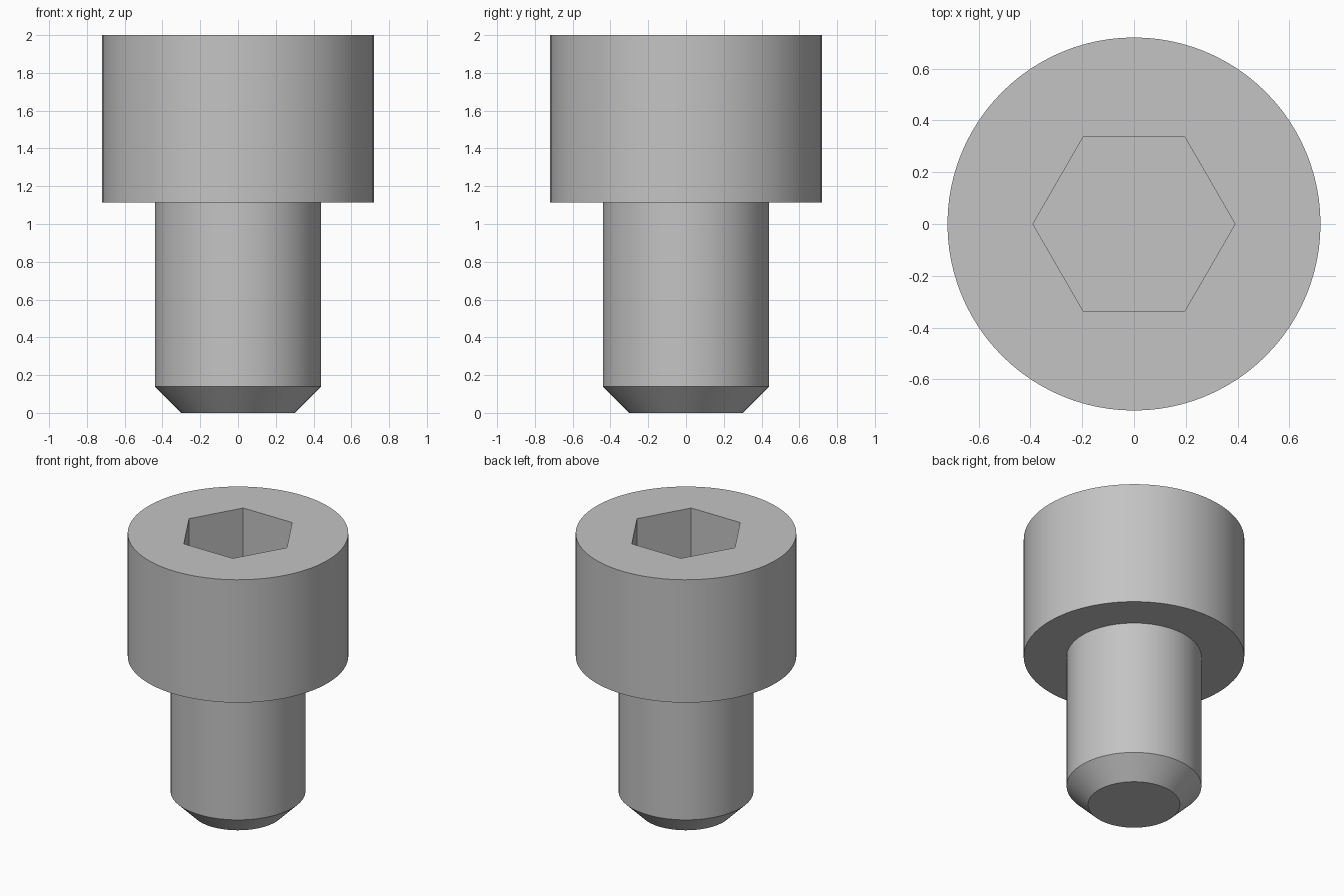
import bpy, bmesh
from math import cos, sin, tau, radians

SEGMENTS = 96

if "Cube" in bpy.data.objects:
    bpy.data.objects.remove(bpy.data.objects["Cube"], do_unlink=True)

steel = bpy.data.materials.new("steel_grey")
steel.use_nodes = True
colour = (0.55, 0.55, 0.55, 1)
steel.diffuse_color = colour
steel.node_tree.nodes["Principled BSDF"].inputs["Base Color"].default_value = colour

bm = bmesh.new()


def ring(radius, z, sides):
    return [bm.verts.new((radius * cos(tau * i / sides), radius * sin(tau * i / sides), z))
            for i in range(sides)]


def skin(lower, upper):
    n = len(lower)
    for i in range(n):
        j = (i + 1) % n
        bm.faces.new((lower[i], lower[j], upper[j], upper[i]))


def loop_edges(loop):
    return [bm.edges.get((loop[i - 1], loop[i])) for i in range(len(loop))]


# Chamfered tip, shank, underside of head, head wall
profile = [(0.30, 0), (0.44, 0.14), (0.44, 1.115), (0.72, 1.115), (0.72, 2)]
rings = [ring(r, z, SEGMENTS) for r, z in profile]
for lower, upper in zip(rings, rings[1:]):
    skin(lower, upper)
bm.faces.new(rings[0][::-1])

# Hexagonal drive socket
socket_floor = ring(0.39, 1.56, 6)
socket_rim = ring(0.39, 2, 6)
skin(socket_rim, socket_floor)
bm.faces.new(socket_floor)

# Flat top of head around the socket
bmesh.ops.triangle_fill(bm, edges=loop_edges(rings[-1]) + loop_edges(socket_rim),
                        use_beauty=True, normal=(0, 0, 1))
bmesh.ops.recalc_face_normals(bm, faces=bm.faces)

mesh = bpy.data.meshes.new("socket_head_bolt")
bm.to_mesh(mesh)
bm.free()
mesh.materials.append(steel)
bolt = bpy.data.objects.new("socket_head_bolt", mesh)
bpy.context.collection.objects.link(bolt)

bpy.ops.object.select_all(action="DESELECT")
bolt.select_set(True)
bpy.context.view_layer.objects.active = bolt
bpy.ops.object.shade_smooth_by_angle(angle=radians(30))
